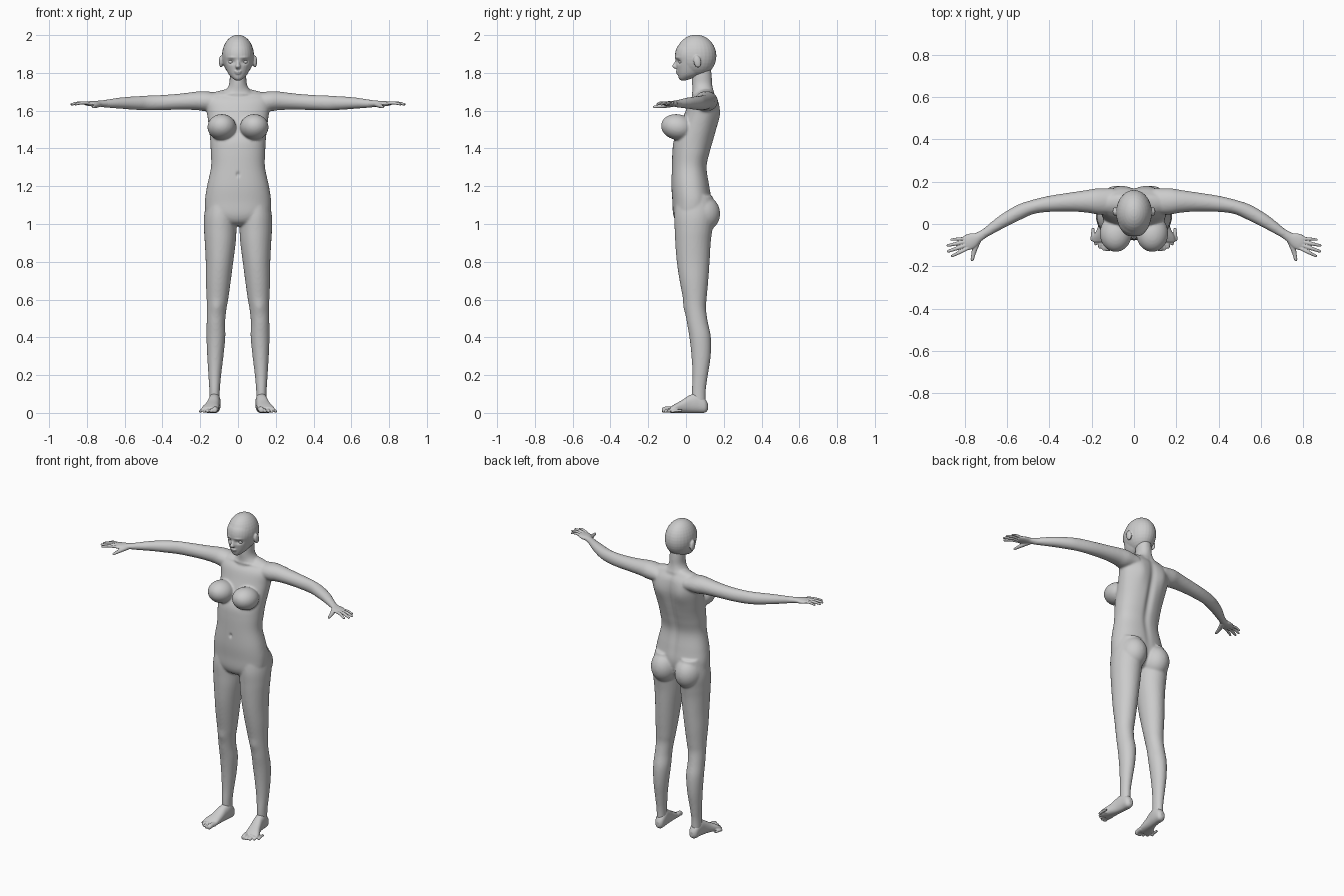
import bpy, bmesh, math
from mathutils import Vector, Matrix

X, Y, Z = Vector((1, 0, 0)), Vector((0, 1, 0)), Vector((0, 0, 1))


def spline(rows, steps=5):
    """Catmull-Rom interpolation of section rows."""
    out = []
    for i in range(len(rows) - 1):
        a, b, c, d = (rows[max(0, min(len(rows) - 1, i + k))] for k in (-1, 0, 1, 2))
        for s in range(steps):
            t = s / steps
            out.append([0.5 * (2*q + (r - p)*t + (2*p - 5*q + 4*r - s4)*t*t + (3*q - p - 3*r + s4)*t**3)
                        for p, q, r, s4 in zip(a, b, c, d)])
    return out + [list(rows[-1])]


def loft(bm, rows, u=None, v=Z, power=2.0, sides=28):
    """Closed tube through sections (x, y, z, half width, half depth)."""
    rows = spline(rows)
    rings = []
    for i, (x, y, z, a, b) in enumerate(rows):
        n, m = rows[min(i + 1, len(rows) - 1)], rows[max(i - 1, 0)]
        uu = u or (Vector(n[:3]) - Vector(m[:3])).cross(Z).normalized()
        ring = []
        for k in range(sides):
            c, s = math.cos(2*math.pi*k/sides), math.sin(2*math.pi*k/sides)
            c, s = (math.copysign(abs(w)**(2/power), w) for w in (c, s))
            ring.append(bm.verts.new(Vector((x, y, z)) + uu*a*c + v*b*s))
        rings.append(ring)
    for r, q in zip(rings, rings[1:]):
        for k in range(sides):
            bm.faces.new((r[k], r[(k+1) % sides], q[(k+1) % sides], q[k]))
    bm.faces.new(rings[0])
    bm.faces.new(rings[-1])


def ball(bm, c, r, tilt=0.0):
    m = Matrix.Translation(c) @ Matrix.Rotation(tilt, 4, 'X') @ Matrix.Diagonal((*r, 1))
    bmesh.ops.create_uvsphere(bm, u_segments=28, v_segments=18, radius=1, matrix=m)


def mirror(bm):
    g = bmesh.ops.duplicate(bm, geom=bm.verts[:] + bm.edges[:] + bm.faces[:])['geom']
    for w in g:
        if isinstance(w, bmesh.types.BMVert):
            w.co.x *= -1


def finish(name, bm, voxel=None, smooth=0, strokes=()):
    """Fuse the overlapping volumes, soften them, then push in fine forms."""
    bmesh.ops.recalc_face_normals(bm, faces=bm.faces[:])
    me = bpy.data.meshes.new(name)
    bm.to_mesh(me)
    bm.free()
    ob = bpy.data.objects.new(name, me)
    bpy.context.collection.objects.link(ob)
    if voxel:
        rm = ob.modifiers.new("fuse", 'REMESH')
        rm.mode, rm.voxel_size = 'VOXEL', voxel
        sm = ob.modifiers.new("soften", 'SMOOTH')
        sm.factor, sm.iterations = 0.5, smooth
        dg = bpy.context.evaluated_depsgraph_get()
        me = bpy.data.meshes.new_from_object(ob.evaluated_get(dg))
        ob.modifiers.clear()
        ob.data = me
        me.name = name
    for c, s, push in strokes:
        for vt in me.vertices:
            p = vt.co
            e = ((abs(p.x)-c[0])/s[0])**2 + ((p.y-c[1])/s[1])**2 + ((p.z-c[2])/s[2])**2
            if e < 8:
                vt.co = p + Vector(push) * math.exp(-e)
    me.polygons.foreach_set("use_smooth", [True] * len(me.polygons))
    return ob


# Body: legs, arms, chest and buttocks on one side
b = bmesh.new()
loft(b, [(.085, .045, 1.15, .075, .095), (.093, .045, 1.05, .086, .107), (.094, .04, .97, .086, .1),
         (.094, .037, .9, .082, .094), (.098, .038, .8, .073, .087), (.104, .042, .7, .066, .076),
         (.109, .047, .6, .057, .062), (.113, .05, .55, .052, .056), (.117, .06, .48, .049, .056),
         (.117, .075, .4, .05, .057), (.12, .08, .3, .043, .051), (.123, .075, .2, .034, .041),
         (.124, .068, .12, .028, .037), (.124, .068, .05, .027, .036)], X, Y)
loft(b, [(.1, .105, 1.648, .06, .045), (.17, .107, 1.65, .062, .053), (.22, .107, 1.652, .054, .049),
         (.3, .104, 1.648, .045, .043), (.4, .095, 1.643, .038, .04), (.48, .08, 1.641, .033, .039),
         (.54, .057, 1.64, .035, .036), (.62, .013, 1.64, .031, .03), (.7, -.04, 1.637, .022, .021),
         (.735, -.062, 1.637, .021, .016)])
ball(b, (.086, -.045, 1.513), (.076, .088, .068), -.2)
ball(b, (.084, .083, 1.055), (.083, .098, .1))
mirror(b)
# Torso and neck on the centre line
loft(b, [(0, .105, 1.712, .07, .03), (0, .1, 1.69, .145, .048), (0, .093, 1.65, .172, .076),
         (0, .083, 1.58, .163, .092), (0, .06, 1.5, .153, .1), (0, .04, 1.44, .147, .105),
         (0, .028, 1.38, .144, .1), (0, .018, 1.3, .143, .093), (0, .024, 1.2, .164, .101),
         (0, .032, 1.12, .175, .104), (0, .028, 1.05, .165, .096), (0, .025, 1.01, .11, .075),
         (0, .025, .99, .05, .04)], X, Y, 2.25, 48)
loft(b, [(0, .085, 1.85, .042, .045), (0, .085, 1.79, .044, .052), (0, .086, 1.745, .046, .054),
         (0, .09, 1.715, .06, .056), (0, .093, 1.69, .085, .06), (0, .09, 1.64, .1, .06)], X, Y)
finish("body", b, .006, 9, [
    ((0, .16, 1.42), (.022, .08, .24), (0, -.014, 0)),       # spine
    ((.08, .17, 1.58), (.045, .05, .08), (0, .011, 0)),      # shoulder blades
    ((0, -.075, 1.262), (.008, .03, .012), (0, .01, 0)),     # navel
    ((.07, .03, 1.688), (.06, .03, .008), (0, -.006, .002)), # collarbones
    ((.113, -.005, .56), (.03, .03, .035), (0, -.006, 0)),   # kneecaps
])

# Head: skull, tapered face, nose, lips and ears
h = bmesh.new()
ball(h, (.09, .06, 1.86), (.011, .02, .033), .2)
mirror(h)
ball(h, (0, .053, 1.89), (.085, .108, .112))
loft(h, [(0, -.014, 1.76, .012, .012), (0, -.004, 1.77, .028, .033), (0, .015, 1.79, .048, .058),
         (0, .028, 1.82, .063, .077), (0, .036, 1.86, .075, .091), (0, .04, 1.9, .08, .098),
         (0, .045, 1.94, .07, .09), (0, .05, 1.97, .04, .06)], X, Y, 2.15)
loft(h, [(0, -.045, 1.872, .008, .008), (0, -.054, 1.85, .009, .011), (0, -.06, 1.834, .013, .014),
         (0, -.05, 1.822, .01, .01)], X, Y)
ball(h, (0, -.042, 1.808), (.021, .013, .006))
ball(h, (0, -.039, 1.798), (.018, .013, .006))
ball(h, (0, -.022, 1.773), (.016, .016, .012))
finish("head", h, .004, 4, [
    ((.036, -.045, 1.859), (.02, .03, .012), (0, .012, 0)),   # eye sockets
    ((.036, -.05, 1.882), (.024, .03, .006), (0, -.004, 0)),  # brows
    ((.1, .055, 1.86), (.02, .012, .02), (0, 0, 0)),
])
e = bmesh.new()
ball(e, (.036, -.024, 1.858), (.016, .015, .011))
mirror(e)
finish("eyes", e)

# Hands: palm, four fingers and thumb
g = bmesh.new()
loft(g, [(.7, -.04, 1.637, .021, .019), (.735, -.062, 1.637, .023, .016), (.76, -.075, 1.637, .034, .015),
         (.785, -.087, 1.637, .037, .013), (.804, -.094, 1.637, .03, .009)])
for bx, by, tx, ty, r in [(.782, -.113, .864, -.153, .0085), (.788, -.098, .884, -.131, .009),
                          (.794, -.083, .886, -.103, .0085), (.796, -.068, .868, -.074, .0075)]:
    loft(g, [(bx, by, 1.638, r, r), ((bx+tx)/2, (by+ty)/2, 1.641, r, r),
             (tx*.95+bx*.05, ty*.95+by*.05, 1.634, r*.75, r*.75), (tx, ty, 1.632, r*.4, r*.4)], sides=14)
loft(g, [(.735, -.07, 1.633, .016, .014), (.752, -.115, 1.626, .013, .012), (.76, -.145, 1.622, .01, .009),
         (.765, -.168, 1.62, .008, .007), (.766, -.176, 1.62, .004, .004)], sides=14)
mirror(g)
finish("hands", g, .003, 3)

# Feet: heel to ball, then five toes
f = bmesh.new()
loft(f, [(.12, .116, .032, .012, .016), (.121, .1, .038, .027, .037), (.123, .06, .052, .031, .052),
         (.128, .02, .047, .032, .047), (.136, -.02, .034, .037, .034), (.147, -.06, .023, .045, .023),
         (.153, -.085, .015, .042, .015)], X, Z, 2.3)
for i in range(5):
    r = .015 if i == 0 else .0105 - .0007*i
    x, y = .121 + .019*i, -.128 + .003*i*i
    loft(f, [(x - .004, y + .06, r + .004, r, r), (x, y + .025, r + .004, r, r),
             (x + .002, y + .008, r, r, r), (x + .003, y, r, r*.6, r*.6)], X, Z, sides=14)
mirror(f)
finish("feet", f, .004, 3)
